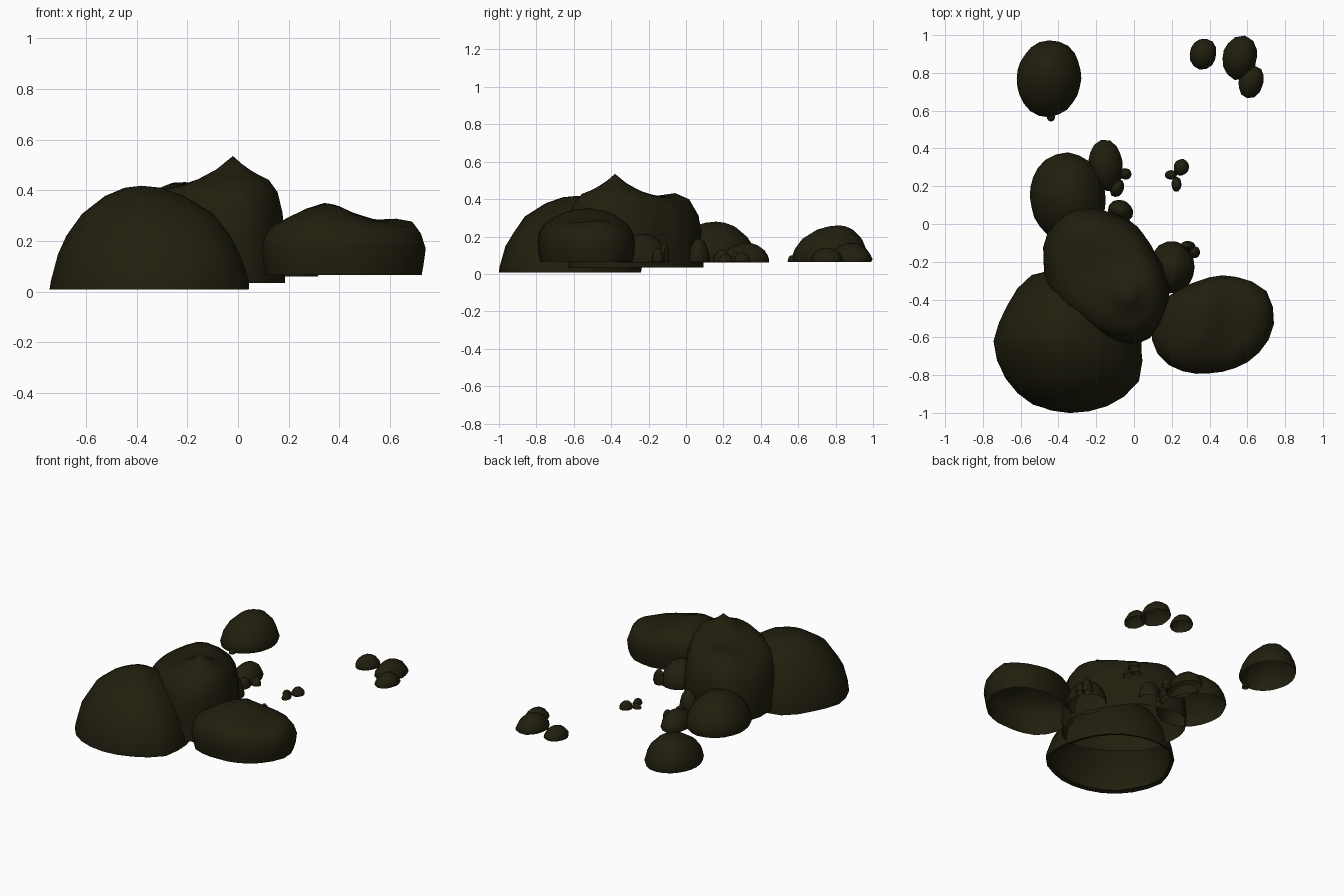
import bpy, math, random

if "Cube" in bpy.data.objects:
    bpy.data.objects.remove(bpy.data.objects["Cube"])

random.seed(4)
mat = bpy.data.materials.new("dark olive stone")
mat.diffuse_color = (0.015, 0.0132, 0.0042, 1)
mat.use_nodes = True
mat.node_tree.nodes["Principled BSDF"].inputs["Base Color"].default_value = mat.diffuse_color

# (outline scale, height fraction) from ground to top
DOME = [(0.97, 0), (1, .12), (.93, .36), (.77, .63), (.47, .88), (.22, .97), (0, 1)]
BROAD = [(.93, .02), (1, 0), (1, .08), (.92, .34), (.82, .52), (.66, .73), (.40, .90), (.18, .98), (0, 1)]
BLUNT = [(.95, 0), (.98, .2), (1, .5), (.96, .75), (.86, .92), (.66, 1), (.44, 1.01), (.2, 1.01), (0, 1.01)]
CREST = [(1, 0), (1, .25), (.99, .5), (.95, .74), (.85, .92), (.68, 1), (.5, 1), (.33, 1), (.16, 1), (0, 1)]


def radius_at(radii, t):
    """Smooth closed curve through evenly spaced radii."""
    n = len(radii)
    i = int(math.floor(t * n))
    f = t * n - i
    a, b, c, d = (radii[(i + k) % n] for k in (-1, 0, 1, 2))
    return b + .5 * f * (c - a + f * (2 * a - 5 * b + 4 * c - d + f * (3 * (b - c) + d - a)))


def rock(name, cx, cy, radii, z0, top, profile=DOME, lean=(0, 0), bumps=(), seg=24, rough=.012):
    """Open-bottomed boulder from stacked rings; bumps are (x, y, height, width, power)."""
    def lift(x, y, h):
        z = z0 + (top - z0) * h
        for bx, by, bh, bw, power in bumps:
            z += bh * min(1, h) ** 2 * math.exp(-(math.hypot(x - bx, y - by) / bw) ** power)
        return (x, y, z)

    size = sum(radii) / len(radii)
    verts, faces = [], []
    for s, h in profile[:-1]:
        for k in range(seg):
            a = 2 * math.pi * k / seg
            r = s * radius_at(radii, k / seg) + random.uniform(-rough, rough) * size
            verts.append(lift(cx + lean[0] * (1 - s) + r * math.cos(a),
                              cy + lean[1] * (1 - s) + r * math.sin(a), h))
    last = (len(profile) - 2) * seg
    for j in range(0, last, seg):
        for k in range(seg):
            n = (k + 1) % seg
            faces.append((j + k, j + n, j + seg + n, j + seg + k))
    verts.append(lift(cx + lean[0], cy + lean[1], profile[-1][1]))
    for k in range(seg):
        faces.append((last + k, last + (k + 1) % seg, len(verts) - 1))
    mesh = bpy.data.meshes.new(name)
    mesh.from_pydata(verts, [], faces)
    mesh.materials.append(mat)
    ob = bpy.data.objects.new(name, mesh)
    bpy.context.collection.objects.link(ob)
    bpy.ops.object.select_all(action='DESELECT')
    ob.select_set(True)
    bpy.context.view_layer.objects.active = ob
    bpy.ops.object.shade_smooth_by_angle(angle=math.radians(45))
    return ob


def oval(rx, ry, turn=0):
    """Twelve radii of an ellipse turned by some degrees."""
    out = []
    for k in range(12):
        a = 2 * math.pi * k / 12 - math.radians(turn)
        out.append(rx * ry / math.hypot(ry * math.cos(a), rx * math.sin(a)))
    return out


# large boulders
rock("broad_front_boulder", -.34, -.62,
     [.375, .36, .37, .38, .40, .38, .40, .39, .385, .38, .395, .42],
     .008, .418, BROAD, lean=(-.04, .04))
rock("tall_centre_boulder", -.15, -.26,
     [.315, .28, .30, .33, .39, .365, .325, .31, .30, .35, .415, .375],
     .035, .37, CREST, lean=(.13, -.12), seg=32,
     bumps=[(-.02, -.38, .165, .17, 1), (-.25, .0, .055, .15, 2)])
rock("right_boulder", .40, -.53,
     [.34, .345, .29, .245, .235, .27, .30, .32, .29, .26, .27, .30],
     .065, .272, BLUNT,
     bumps=[(.34, -.61, .055, .13, 2), (.35, -.45, .055, .13, 2), (.68, -.46, .025, .08, 2)])

# medium boulders
rock("back_left_boulder", -.35, .14, oval(.20, .24, 8), .06, .28, lean=(0, .02))
rock("lone_boulder", -.45, .77, oval(.17, .205, -8), .065, .26, lean=(0, .05))
rock("gap_boulder", .20, -.23, oval(.12, .14), .06, .215, DOME, seg=18)
rock("back_slab", -.15, .31, oval(.09, .14, 5), .06, .165, DOME, lean=(0, .02), seg=18)

# small stones: x, y, half width, half depth, turn, top
stones = [
    (-.07, .07, .07, .055, -25, .19), (-.09, .19, .035, .05, -20, .13),
    (-.045, .265, .032, .03, 0, .12), (.285, -.115, .04, .025, 0, .17),
    (.32, -.15, .03, .032, 0, .14), (-.44, .565, .022, .022, 0, .10),
    (.365, .90, .07, .085, -15, .14), (.56, .88, .09, .12, -12, .165),
    (.62, .752, .065, .09, -15, .14), (.25, .30, .04, .045, -20, .115),
    (.195, .26, .032, .025, 0, .095), (.225, .21, .026, .04, 0, .105),
]
for i, (x, y, rx, ry, turn, top) in enumerate(stones):
    rock(f"small_stone_{i + 1}", x, y, oval(rx, ry, turn), .065, top, seg=14, rough=.03)
